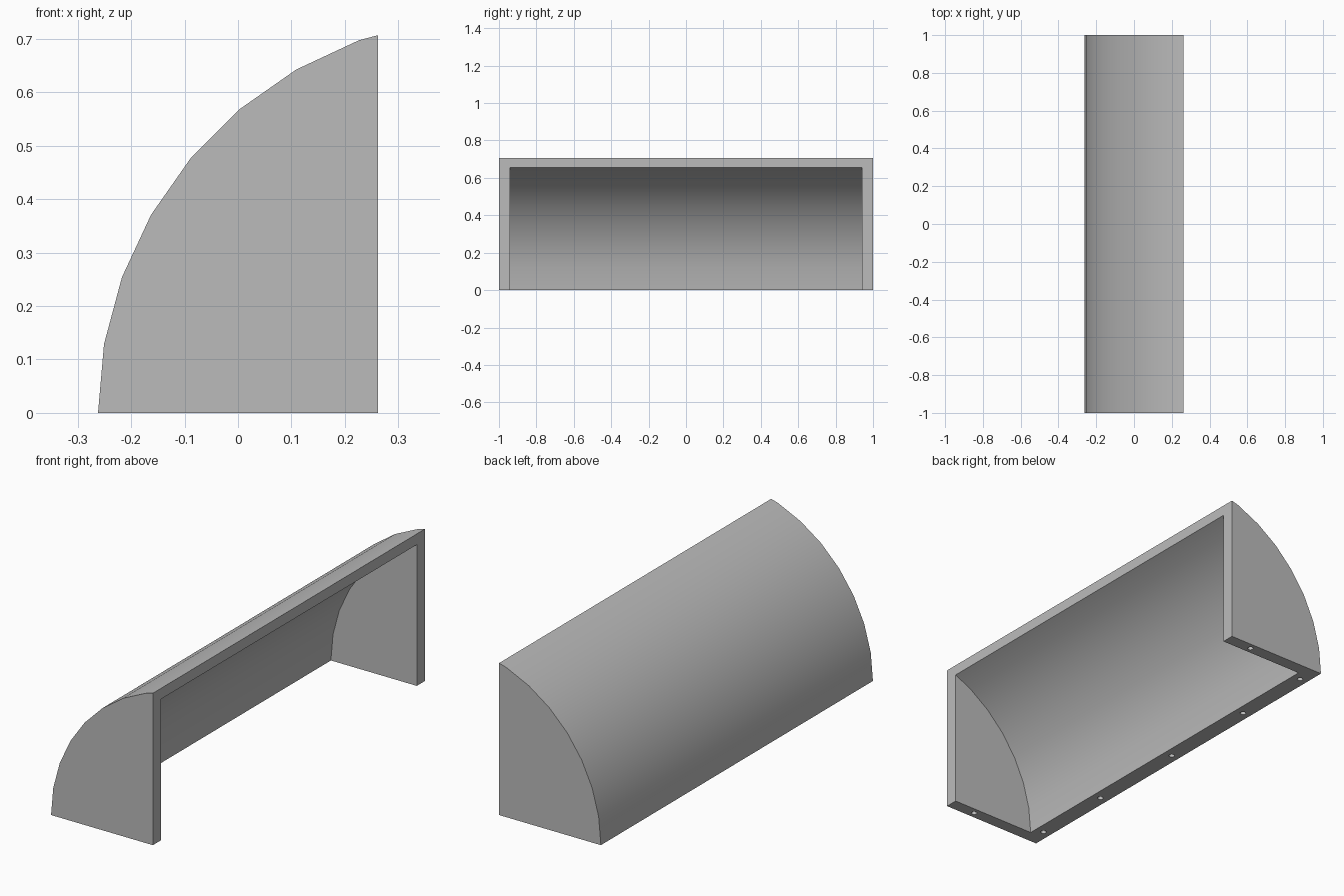
import bpy, bmesh, math
from mathutils import Matrix

if "Cube" in bpy.data.objects:
    bpy.data.objects.remove(bpy.data.objects["Cube"])

BACK_X = 0.262      # open side of the cover
WALL = 0.06         # end wall thickness

grey = bpy.data.materials.new("plain grey")
grey.use_nodes = True
colour = (0.5, 0.5, 0.5, 1)
grey.diffuse_color = colour
grey.node_tree.nodes["Principled BSDF"].inputs["Base Color"].default_value = colour


def arc(centre, radius):
    """Points of a curved profile in ten degree steps, from the floor upward."""
    angles = [math.radians(a) for a in range(0, 90, 10)]
    return [(centre - radius * math.cos(a), radius * math.sin(a)) for a in angles]


def make_object(name, bm):
    bmesh.ops.recalc_face_normals(bm, faces=bm.faces)
    mesh = bpy.data.meshes.new(name)
    bm.to_mesh(mesh)
    bm.free()
    mesh.materials.append(grey)
    obj = bpy.data.objects.new(name, mesh)
    bpy.context.collection.objects.link(obj)
    return obj


def prism(name, profile, half_length):
    """Extrude an x-z profile along y."""
    bm = bmesh.new()
    face = bm.faces.new([bm.verts.new((x, -half_length, z)) for x, z in profile])
    new = bmesh.ops.extrude_face_region(bm, geom=[face])["geom"]
    verts = [v for v in new if isinstance(v, bmesh.types.BMVert)]
    bmesh.ops.translate(bm, verts=verts, vec=(0, 2 * half_length, 0))
    return make_object(name, bm)


# Outer quarter-round body, its last facet trimmed at the open side
outer = arc(0.48, 0.742)
(x0, z0), (x1, z1) = outer[-2:]
outer[-1] = (BACK_X, z0 + (z1 - z0) * (BACK_X - x0) / (x1 - x0))
cover = prism("curved_cover", outer + [(BACK_X, 0)], 1)

# Hollow, running out through the open side and the floor
inner = arc(0.532, 0.712)
hollow = prism("hollow_cutter", inner + [(inner[-1][0], -0.1), (inner[0][0], -0.1)], 1 - WALL)

# Screw holes in the bottom rim
spots = [(-0.222, y) for y in (-0.9, -0.5, 0, 0.5, 0.9)]
spots += [(0.128, side * (1 - WALL / 2)) for side in (-1, 1)]
bm = bmesh.new()
for x, y in spots:
    bmesh.ops.create_cone(bm, cap_ends=True, segments=16, radius1=0.013, radius2=0.013,
                          depth=0.12, matrix=Matrix.Translation((x, y, 0)))
holes = make_object("screw_hole_cutter", bm)

# Cut, apply and shade
bpy.ops.object.select_all(action="DESELECT")
bpy.context.view_layer.objects.active = cover
cover.select_set(True)
for cutter in (hollow, holes):
    cutter.hide_render = True
    mod = cover.modifiers.new(cutter.name, "BOOLEAN")
    mod.operation = "DIFFERENCE"
    mod.solver = "EXACT"
    mod.object = cutter
    bpy.ops.object.modifier_apply(modifier=mod.name)
    bpy.data.objects.remove(cutter)
bpy.ops.object.shade_smooth_by_angle(angle=math.radians(30))
